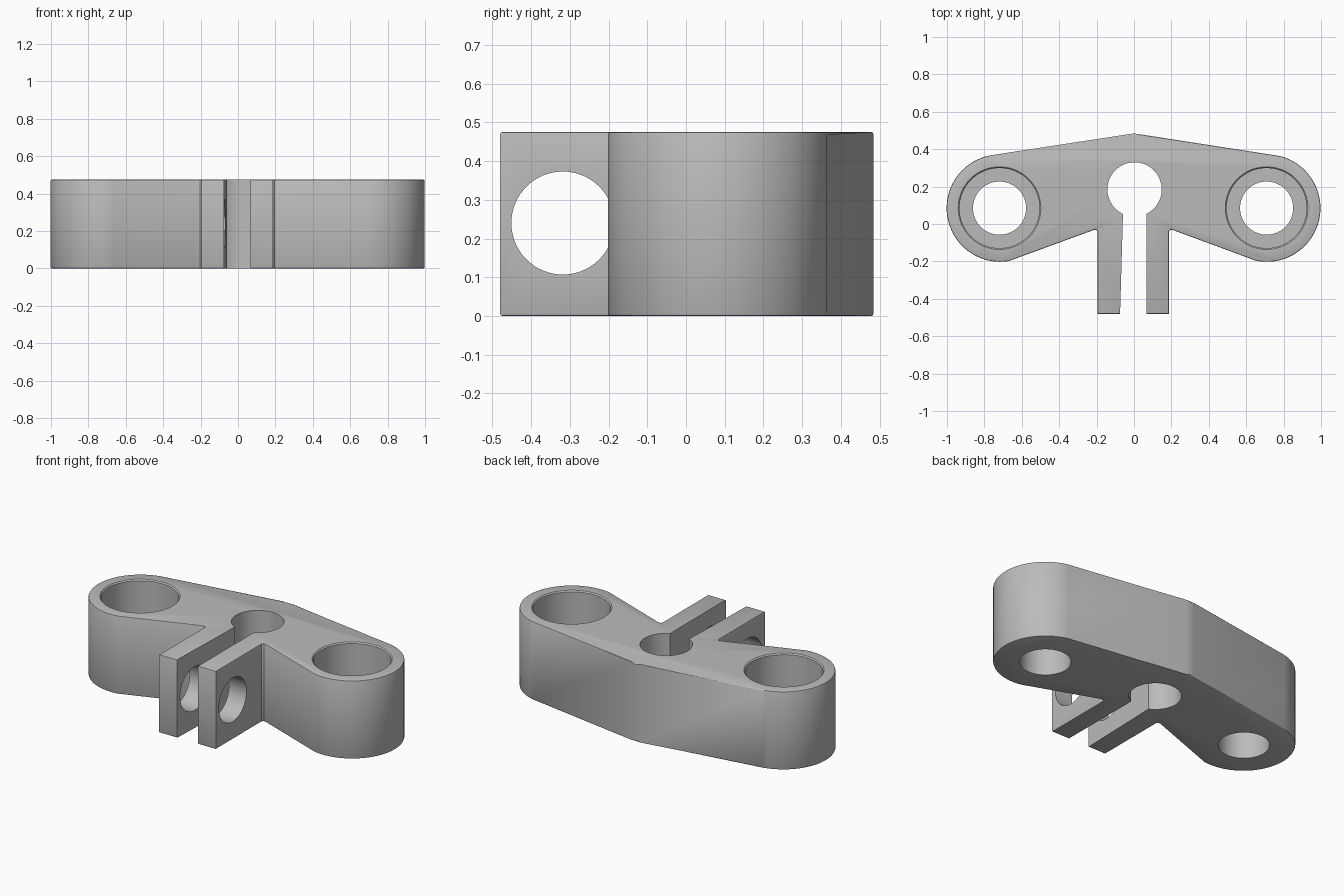
import bpy, bmesh, math
from mathutils import Matrix

cube = bpy.data.objects.get("Cube")
if cube:
    bpy.data.objects.remove(cube, do_unlink=True)

HEIGHT = 0.475
BOSS_Y, BOSS_R = 0.085, 0.287
BOSS_X = (-0.715, 0.71)

grey = bpy.data.materials.new("plain grey")
grey.use_nodes = True
colour = (0.5, 0.5, 0.5, 1)
grey.diffuse_color = colour
grey.node_tree.nodes["Principled BSDF"].inputs["Base Color"].default_value = colour


def arc(cx, cy, r, start, end, steps):
    angles = [math.radians(start + (end - start) * i / steps) for i in range(steps + 1)]
    return [(cx + r * math.cos(a), cy + r * math.sin(a)) for a in angles]


def make_object(name, bm):
    bmesh.ops.recalc_face_normals(bm, faces=bm.faces[:])
    mesh = bpy.data.meshes.new(name)
    bm.to_mesh(mesh)
    bm.free()
    mesh.materials.append(grey)
    obj = bpy.data.objects.new(name, mesh)
    bpy.context.collection.objects.link(obj)
    return obj


def prism(name, outline, z0, z1, rim=0):
    """Extrude a plan outline upward, optionally rounding its top and bottom rims."""
    bm = bmesh.new()
    base = bm.faces.new([bm.verts.new((x, y, z0)) for x, y in outline])
    top = bmesh.ops.extrude_face_region(bm, geom=[base], use_keep_orig=True)["geom"]
    for v in top:
        if isinstance(v, bmesh.types.BMVert):
            v.co.z = z1
    if rim:
        rims = [e for e in bm.edges if abs(e.verts[0].co.z - e.verts[1].co.z) < 1e-6]
        bmesh.ops.bevel(bm, geom=rims, offset=rim, segments=2, profile=0.5, affect='EDGES')
    return make_object(name, bm)


def turned(name, cx, cy, profile, steps=64):
    """Stack circular sections given as (radius, z) into a closed solid."""
    bm = bmesh.new()
    rings = [[bm.verts.new((x, y, z)) for x, y in arc(cx, cy, r, 0, 360, steps)[:-1]]
             for r, z in profile]
    for a, b in zip(rings, rings[1:]):
        for i in range(steps):
            j = (i + 1) % steps
            bm.faces.new((a[i], a[j], b[j], b[i]))
    bm.faces.new(rings[0])
    bm.faces.new(rings[-1])
    return make_object(name, bm)


# Body plan: rounded ends, shallow peak at the back, prong block at the front
outline = [(0.03, 0.48), (0, 0.484), (-0.03, 0.48)]
outline += arc(BOSS_X[0], BOSS_Y, BOSS_R, 101, 279, 36)
outline += [(-0.215, -0.032), (-0.203, -0.031), (-0.195, -0.04), (-0.195, -0.48)]
outline += [(0.187, -0.48), (0.187, -0.04), (0.195, -0.031), (0.207, -0.032)]
outline += arc(BOSS_X[1], BOSS_Y, BOSS_R, -102, 76, 36)
body = prism("clamp_body", outline, 0, HEIGHT, 0.006)

# Cutters: stepped screw bores, keyhole, clamp slot, cross hole in the prongs
cutters = []
for side, x in zip(("right", "left"), (-0.719, 0.709)):
    cutters.append(turned(side + "_bore_cutter", x, BOSS_Y, [
        (0.142, -0.1), (0.142, 0.2), (0.214, 0.2),
        (0.214, HEIGHT - 0.007), (0.221, HEIGHT), (0.221, HEIGHT + 0.1)]))
cutters.append(turned("keyhole_cutter", 0.003, 0.185, [(0.145, -0.1), (0.145, HEIGHT + 0.1)]))
cutters.append(prism("slot_cutter", [(-0.078, -0.6), (0.068, -0.6), (0.068, 0.15), (-0.056, 0.15)],
                     -0.1, HEIGHT + 0.1))
cross = turned("cross_hole_cutter", 0, 0, [(0.133, -0.25), (0.133, 0.25)])
cross.data.transform(Matrix.Translation((0, -0.318, 0.24)) @ Matrix.Rotation(math.pi / 2, 4, 'Y'))
cutters.append(cross)

for cutter in cutters:
    cutter.hide_render = True
    mod = body.modifiers.new(cutter.name, 'BOOLEAN')
    mod.operation = 'DIFFERENCE'
    mod.solver = 'EXACT'
    mod.object = cutter

# Bake the cuts, then drop the cutters
bpy.context.view_layer.update()
evaluated = body.evaluated_get(bpy.context.evaluated_depsgraph_get())
finished = bpy.data.meshes.new_from_object(evaluated)
body.modifiers.clear()
body.data = finished
for cutter in cutters:
    bpy.data.objects.remove(cutter, do_unlink=True)

bpy.ops.object.select_all(action='DESELECT')
body.select_set(True)
bpy.context.view_layer.objects.active = body
bpy.ops.object.shade_smooth_by_angle(angle=math.radians(30))
